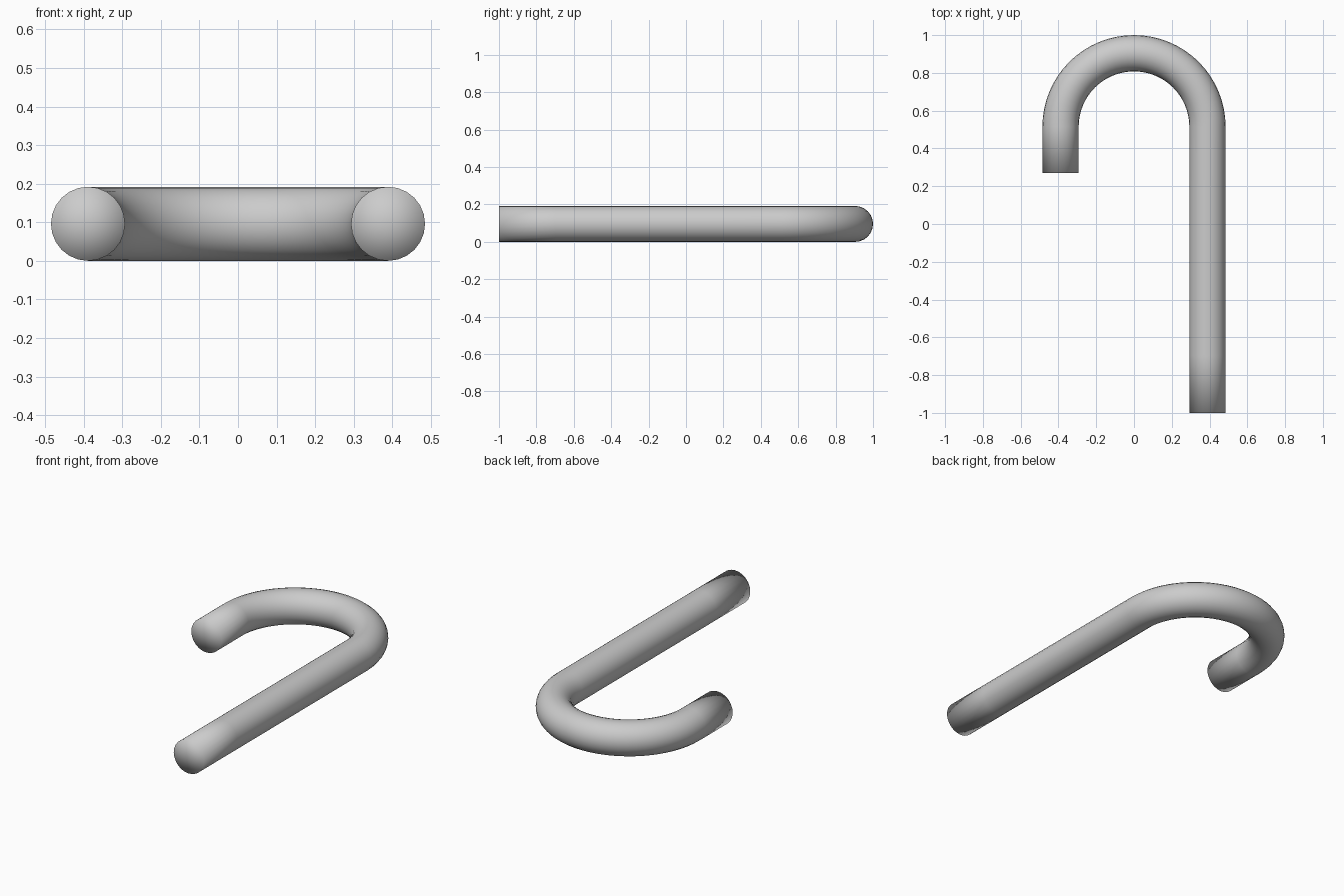
import bpy, bmesh
from math import sin, cos, pi

if "Cube" in bpy.data.objects:
    bpy.data.objects.remove(bpy.data.objects["Cube"])

TUBE, BEND = 0.096, 0.389          # tube radius, bend radius
BEND_Y, LONG_END, SHORT_END = 0.515, -1.0, 0.27
SIDES, BEND_STEPS = 24, 32

# Centre line as (x, y, direction from bend centre): long shaft, half-circle bend, short tip
path = [(BEND, LONG_END + (BEND_Y - LONG_END) * i / 5, 0.0) for i in range(5)]
for i in range(BEND_STEPS + 1):
    a = pi * i / BEND_STEPS
    path.append((BEND * cos(a), BEND_Y + BEND * sin(a), a))
path.append((-BEND, SHORT_END, pi))

bm = bmesh.new()


def ring(x, y, a):
    """Circle of vertices across the tube at a point on the centre line."""
    verts = []
    for k in range(SIDES):
        t = 2 * pi * k / SIDES
        r = TUBE * cos(t)
        verts.append(bm.verts.new((x + r * cos(a), y + r * sin(a), TUBE + TUBE * sin(t))))
    return verts


# Tube walls
rings = [ring(*p) for p in path]
for r0, r1 in zip(rings, rings[1:]):
    for k in range(SIDES):
        n = (k + 1) % SIDES
        bm.faces.new((r0[k], r0[n], r1[n], r1[k]))

# Flat fan caps
for r, p in ((rings[0], path[0]), (rings[-1], path[-1])):
    c = bm.verts.new((p[0], p[1], TUBE))
    for k in range(SIDES):
        bm.faces.new((c, r[k], r[(k + 1) % SIDES]))

bmesh.ops.recalc_face_normals(bm, faces=bm.faces[:])
for f in bm.faces:
    f.smooth = True                # soft shading runs over the caps too

mesh = bpy.data.meshes.new("hooked_cane")
bm.to_mesh(mesh)
bm.free()
bpy.context.collection.objects.link(bpy.data.objects.new("hooked_cane", mesh))
